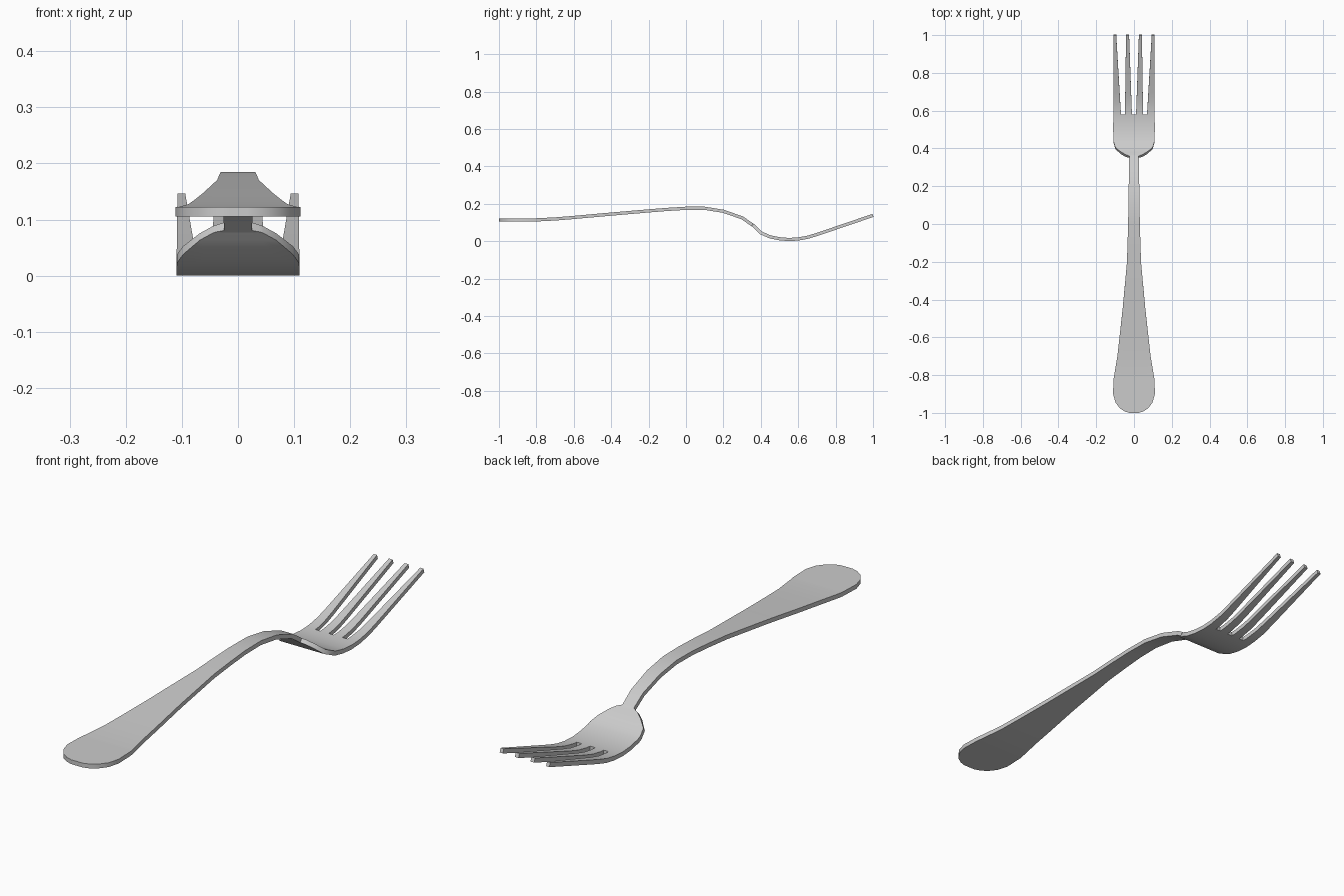
import bpy
import bmesh

if "Cube" in bpy.data.objects:
    bpy.data.objects.remove(bpy.data.objects["Cube"])

# side profile of the sheet: (y, z of mid surface)
PROFILE = [(-1, .114), (-.8, .114), (-.7, .119), (-.6, .127), (-.4, .145), (-.2, .162),
           (-.1, .170), (0, .176), (.1, .176), (.2, .160), (.3, .125), (.36, .084),
           (.40, .045), (.45, .023), (.5, .013), (.55, .009), (.6, .012), (.65, .021),
           (.7, .036), (1, .138)]
# plan outline: (y, half width)
OUTLINE = [(-1, .025), (-.992, .05), (-.975, .075), (-.945, .098), (-.9, .111), (-.82, .108),
           (-.7, .088), (-.45, .060), (-.2, .037), (0, .031), (.2, .028), (.355, .025),
           (.362, .045), (.375, .068), (.40, .098), (.435, .109), (.5, .110), (1, .108)]
# slot edges (outer slot outer, outer slot inner, centre slot) at root and tip
SLOT_Y = .58
ROOT, TIP = (.069, .048, .011), (.094, .042, .026)


def lerp_table(table, y):
    for (y0, v0), (y1, v1) in zip(table, table[1:]):
        if y <= y1:
            return v0 + (v1 - v0) * (y - y0) / (y1 - y0)
    return table[-1][1]


ys = sorted({p[0] for p in PROFILE} | {p[0] for p in OUTLINE} | {SLOT_Y, .8, .9})

# one sheet of eight columns, leaving out the three slots between the tines
bm = bmesh.new()
rows = []
for y in ys:
    w, z = lerp_table(OUTLINE, y), lerp_table(PROFILE, y)
    if y >= SLOT_Y:
        t = (y - SLOT_Y) / (1 - SLOT_Y)
        half = [w] + [a + (b - a) * t for a, b in zip(ROOT, TIP)]
    else:
        half = [w] + [w * a / .11 for a in ROOT]
    xs = [-h for h in half] + half[::-1]
    rows.append([bm.verts.new((x, y, z)) for x in xs])
for y, a, b in zip(ys, rows, rows[1:]):
    for i in range(7):
        if y < SLOT_Y or i % 2 == 0:
            bm.faces.new((a[i], a[i + 1], b[i + 1], b[i]))

mesh = bpy.data.meshes.new("fork")
bm.to_mesh(mesh)
bm.free()
fork = bpy.data.objects.new("fork", mesh)
bpy.context.collection.objects.link(fork)

# metal thickness
solid = fork.modifiers.new("thickness", 'SOLIDIFY')
solid.thickness = .017
solid.offset = 0
bpy.context.view_layer.objects.active = fork
fork.select_set(True)
bpy.ops.object.modifier_apply(modifier=solid.name)
bpy.ops.object.shade_smooth_by_angle(angle=.6)
